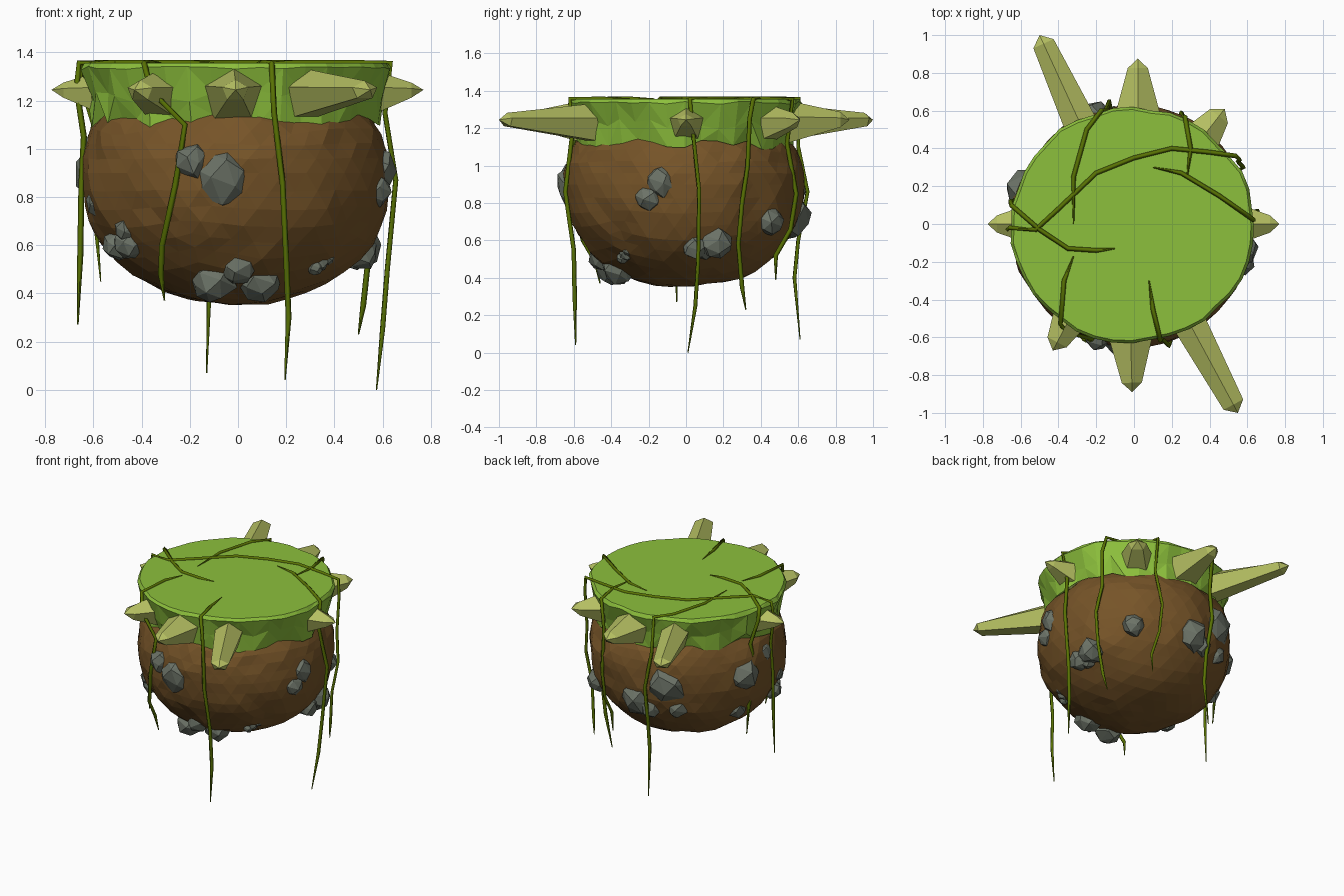
import bpy, bmesh, math, random
from mathutils import Vector, noise

random.seed(4)


def material(name, rgb):
    m = bpy.data.materials.new(name)
    m.diffuse_color = (*rgb, 1)
    return m


GRASS = material("grass green", (0.265, 0.525, 0.045))
DIRT = material("dirt brown", (0.18, 0.088, 0.021))
SPIKE = material("pale olive", (0.465, 0.525, 0.122))
STONE = material("stone grey", (0.148, 0.17, 0.135))
VINE = material("vine green", (0.10, 0.17, 0.001))


def finish(bm, name, mat):
    bmesh.ops.recalc_face_normals(bm, faces=bm.faces)
    me = bpy.data.meshes.new(name)
    bm.to_mesh(me)
    bm.free()
    me.materials.append(mat)
    ob = bpy.data.objects.new(name, me)
    bpy.context.collection.objects.link(ob)
    return ob


# Dirt bowl: lumpy rounded mass, open where the turf covers it
N, R, ZC, DOWN, UP = 2.2, 0.64, 0.90, 0.545, 0.44
OFF = -0.01  # the mass leans slightly to the front left


def dirt_radius(z):
    t = abs(z - ZC) / (UP if z > ZC else DOWN)
    return R * max(0, 1 - t ** N) ** (1 / N)


bm = bmesh.new()
bmesh.ops.create_icosphere(bm, subdivisions=4, radius=1)
for v in bm.verts:
    n = v.co.normalized()
    s = (math.hypot(n.x, n.y) ** N + abs(n.z) ** N) ** (-1 / N)
    s *= 1 + 0.03 * noise.noise(n * 3.0) + random.uniform(-0.008, 0.008)
    z = ZC + n.z * s * (UP if n.z > 0 else DOWN)
    v.co = (n.x * s * R + OFF, n.y * s * R + OFF, min(z, 1.2))
hidden = [f for f in bm.faces if f.calc_center_median().z > 1.17]
bmesh.ops.delete(bm, geom=hidden, context='FACES')
finish(bm, "dirt_bowl", DIRT)

# Turf cap: jagged skirt, faceted side, flat top
SEG = 40
bm = bmesh.new()
rings = [[], [], [], []]
for i in range(SEG):
    a = math.tau * i / SEG
    c, s = math.cos(a), math.sin(a) * 0.965
    low = 1.115 + random.uniform(-0.03, 0.025)
    wob = random.uniform(-0.01, 0.01)
    levels = [(low, dirt_radius(low) + 0.012),
              (1.22 + random.uniform(-0.03, 0.03), 0.608 + random.uniform(-0.015, 0.015)),
              (1.335 + random.uniform(-0.008, 0.008), 0.645 + wob),
              (1.357, 0.63 + wob)]
    for ring, (z, r) in zip(rings, levels):
        ring.append(bm.verts.new((c * r + OFF, s * r + OFF * 0.7, z)))
for lo, hi in zip(rings, rings[1:]):
    for i in range(SEG):
        j = (i + 1) % SEG
        if i % 2:
            bm.faces.new((lo[i], lo[j], hi[j]))
            bm.faces.new((lo[i], hi[j], hi[i]))
        else:
            bm.faces.new((lo[i], lo[j], hi[i]))
            bm.faces.new((lo[j], hi[j], hi[i]))
bm.faces.new(rings[3])
finish(bm, "turf_cap", GRASS)


# Spikes: five-sided, tapered in width and height, with blunt tips
def spike(name, base, tip, w, h, end_w, end_h):
    base, tip = Vector((*base, 1.222)), Vector((*tip, 1.245))
    axis = tip - base
    side = axis.cross(Vector((0, 0, 1))).normalized()
    length = axis.length
    bm = bmesh.new()
    rows = []
    for t, kw, kh in ((0, 1, 1), (1 - 0.05 / length, end_w, end_h)):
        row = []
        for i in range(5):
            a = math.tau * i / 5 + math.pi / 2
            off = side * (math.cos(a) * w * kw) + Vector((0, 0, math.sin(a) * h * kh))
            row.append(bm.verts.new(base + axis * t + off))
        rows.append(row)
    point = bm.verts.new(tip)
    for i in range(5):
        j = (i + 1) % 5
        bm.faces.new((rows[0][i], rows[0][j], rows[1][j], rows[1][i]))
        bm.faces.new((rows[1][i], rows[1][j], point))
    bm.faces.new(rows[0])
    finish(bm, name, SPIKE)


spike("back_spike", (0.02, 0.53), (0.02, 0.875), 0.14, 0.13, 0.4, 0.35)
spike("front_spike", (-0.02, -0.53), (-0.01, -0.89), 0.14, 0.13, 0.4, 0.35)
spike("right_spike", (0.53, 0.0), (0.77, 0.0), 0.12, 0.115, 0.4, 0.3)
spike("left_spike", (-0.53, 0.0), (-0.775, 0.0), 0.12, 0.115, 0.4, 0.3)
spike("back_left_long_spike", (-0.27, 0.50), (-0.50, 1.0), 0.095, 0.11, 0.65, 0.36)
spike("front_right_long_spike", (0.28, -0.50), (0.55, -1.0), 0.095, 0.11, 0.65, 0.36)
spike("back_right_spike", (0.34, 0.43), (0.48, 0.61), 0.115, 0.11, 0.55, 0.4)
spike("front_left_spike", (-0.32, -0.46), (-0.43, -0.67), 0.11, 0.11, 0.55, 0.4)


# Stones: faceted lumps (x, y, z, radius) half sunk in the dirt
def stone(x, y, z, r):
    bm = bmesh.new()
    count, turn = 20, random.uniform(0, 6)
    for i in range(count):
        h = 1 - 2 * (i + 0.5) / count
        a = i * 2.39996 + turn + random.uniform(-0.25, 0.25)
        q = math.sqrt(1 - h * h)
        k = r * random.uniform(1.0, 1.18)
        bm.verts.new((x + math.cos(a) * q * k, y + math.sin(a) * q * k, z + h * k))
    bmesh.ops.convex_hull(bm, input=bm.verts)
    finish(bm, "stone", STONE)


for s in [(-0.19, -0.59, 0.945, 0.075), (-0.06, -0.56, 0.89, 0.125),     # front
          (-0.10, -0.38, 0.45, 0.09), (0.0, -0.45, 0.505, 0.068), (0.09, -0.36, 0.455, 0.085),
          (-0.50, -0.26, 0.60, 0.058), (-0.46, -0.35, 0.67, 0.05), (-0.45, -0.32, 0.61, 0.062),
          (0.34, -0.32, 0.53, 0.036), (0.37, -0.31, 0.55, 0.03), (0.32, -0.34, 0.505, 0.03),
          (0.57, -0.13, 0.91, 0.085), (0.57, -0.20, 0.83, 0.066),        # right
          (0.51, 0.05, 0.57, 0.068), (0.51, 0.16, 0.59, 0.085), (0.48, 0.10, 0.55, 0.05),
          (0.38, 0.45, 0.70, 0.07),
          (-0.02, 0.55, 0.73, 0.11), (-0.11, 0.55, 0.68, 0.07),          # back
          (-0.22, 0.50, 0.87, 0.14), (-0.28, 0.49, 0.70, 0.07),
          (-0.56, 0.17, 0.90, 0.11), (-0.57, 0.0, 0.99, 0.085),          # left
          (-0.57, -0.17, 0.78, 0.06), (-0.51, 0.17, 0.64, 0.065)]:
    stone(*s)


# Vines: thin tubes lying on the turf and hanging over the edge
def vine(name, flat, hang):
    pts = [(x, y, 1.357) for x, y in flat] + hang
    cu = bpy.data.curves.new(name, 'CURVE')
    cu.dimensions = '3D'
    cu.bevel_depth = 0.0125
    cu.bevel_resolution = 0
    cu.use_fill_caps = True
    sp = cu.splines.new('POLY')
    sp.points.add(len(pts) - 1)
    for i, p in enumerate(pts):
        sp.points[i].co = (*p, 1)
        sp.points[i].radius = 0.25 if i in (0, len(pts) - 1) else 1
    cu.materials.append(VINE)
    ob = bpy.data.objects.new(name, cu)
    bpy.context.collection.objects.link(ob)
    bpy.ops.object.select_all(action='DESELECT')
    ob.select_set(True)
    bpy.context.view_layer.objects.active = ob
    bpy.ops.object.convert(target='MESH')


vine("front_left_vine", [(-0.32, -0.17), (-0.37, -0.30), (-0.39, -0.53)],
     [(-0.36, -0.57, 1.24), (-0.22, -0.61, 1.10), (-0.26, -0.615, 0.85),
      (-0.315, -0.55, 0.60), (-0.32, -0.48, 0.48), (-0.305, -0.46, 0.37)])
vine("front_right_vine", [(0.08, -0.30), (0.10, -0.45), (0.14, -0.62)],
     [(0.15, -0.61, 1.15), (0.185, -0.645, 0.86), (0.20, -0.60, 0.55),
      (0.21, -0.595, 0.30), (0.195, -0.59, 0.04)])
vine("right_vine", [(0.10, 0.30), (0.25, 0.27), (0.45, 0.15), (0.635, 0.02)],
     [(0.61, 0.04, 1.15), (0.655, 0.07, 0.87), (0.62, 0.065, 0.50),
      (0.60, 0.05, 0.25), (0.575, 0.01, 0.0)])
vine("crossing_vine", [(-0.62, -0.03), (-0.52, -0.03), (-0.40, 0.08), (-0.20, 0.27), (0.0, 0.35),
                       (0.20, 0.40), (0.40, 0.38), (0.54, 0.36)],
     [(0.56, 0.34, 1.25), (0.55, 0.33, 1.0), (0.58, 0.30, 0.80), (0.545, 0.28, 0.58),
      (0.52, 0.30, 0.35), (0.50, 0.32, 0.23)])
vine("left_vine", [(-0.52, -0.03), (-0.66, -0.02)],
     [(-0.67, -0.03, 1.25), (-0.64, -0.04, 1.05), (-0.65, -0.05, 0.85),
      (-0.655, -0.05, 0.55), (-0.665, -0.05, 0.27)])
vine("left_rear_vine", [(-0.10, -0.13), (-0.20, -0.14), (-0.35, -0.13), (-0.50, -0.03), (-0.65, 0.10)],
     [(-0.655, 0.12, 1.28), (-0.60, 0.13, 1.10), (-0.64, 0.13, 0.90),
      (-0.59, 0.13, 0.68), (-0.57, 0.13, 0.45)])
vine("back_left_vine", [(-0.32, 0.0), (-0.32, 0.25), (-0.25, 0.50), (-0.17, 0.605)],
     [(-0.15, 0.60, 1.10), (-0.13, 0.65, 0.86), (-0.12, 0.60, 0.60),
      (-0.12, 0.58, 0.40), (-0.13, 0.61, 0.07)])
vine("back_right_vine", [(0.28, 0.24), (0.30, 0.40), (0.27, 0.57)],
     [(0.27, 0.54, 1.12), (0.25, 0.59, 0.85), (0.25, 0.56, 0.66),
      (0.25, 0.48, 0.52), (0.24, 0.48, 0.39)])
